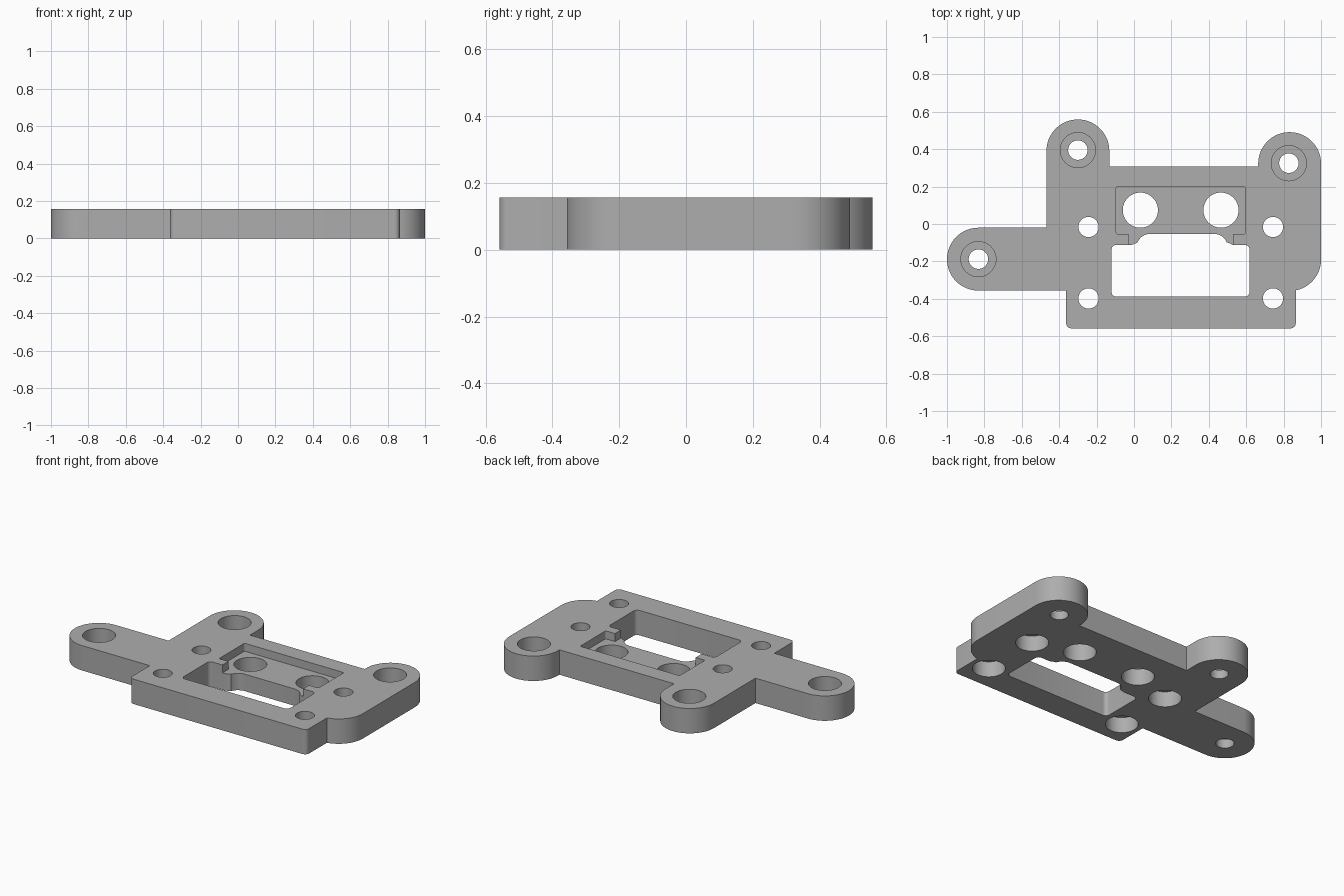
import bpy, bmesh, math

if "Cube" in bpy.data.objects:
    bpy.data.objects.remove(bpy.data.objects["Cube"])

THICK = 0.156
LUG_R = 0.168

grey = bpy.data.materials.new("mid grey")
grey.diffuse_color = (0.42, 0.42, 0.42, 1)
grey.use_nodes = True
grey.node_tree.nodes["Principled BSDF"].inputs["Base Color"].default_value = grey.diffuse_color


def arc(cx, cy, r, a0, a1, n=24):
    """Points along an arc, angles in degrees."""
    return [(cx + r * math.cos(math.radians(a0 + (a1 - a0) * i / n)),
             cy + r * math.sin(math.radians(a0 + (a1 - a0) * i / n))) for i in range(n + 1)]


def prism(name, pts, z0, z1):
    """Extrude a counter-clockwise outline from z0 to z1."""
    bm = bmesh.new()
    face = bm.faces.new([bm.verts.new((x, y, z0)) for x, y in pts])
    ext = bmesh.ops.extrude_face_region(bm, geom=[face])
    for v in ext["geom"]:
        if isinstance(v, bmesh.types.BMVert):
            v.co.z = z1
    bmesh.ops.recalc_face_normals(bm, faces=bm.faces)
    me = bpy.data.meshes.new(name)
    bm.to_mesh(me)
    bm.free()
    me.materials.append(grey)
    ob = bpy.data.objects.new(name, me)
    bpy.context.collection.objects.link(ob)
    return ob


def disc(x, y, r):
    return arc(x, y, r, 0, 360, 48)[:-1]


# Plate outline with three rounded lugs
outline = (arc(-0.335, -0.53, 0.028, 180, 270, 6)
           + arc(0.837, -0.53, 0.028, 270, 360, 6)
           + arc(0.832, -0.19, LUG_R, -78.7, 0, 20)
           + arc(0.832, 0.323, LUG_R, 0, 180, 36)
           + [(0.664, 0.307), (-0.132, 0.307)]
           + arc(-0.30, 0.391, LUG_R, 0, 180, 36)
           + [(-0.468, -0.02)]
           + arc(-0.832, -0.188, LUG_R, 90, 270, 36)
           + [(-0.363, -0.356)])
plate = prism("mounting_plate", outline, 0, THICK)


def cut(pts, z0, z1):
    cutter = prism("cutter", pts, z0, z1)
    cutter.hide_render = True
    mod = plate.modifiers.new("cut", 'BOOLEAN')
    mod.operation = 'DIFFERENCE'
    mod.solver = 'EXACT'
    mod.object = cutter
    bpy.context.view_layer.objects.active = plate
    bpy.ops.object.modifier_apply(modifier=mod.name)
    bpy.data.objects.remove(cutter)


# Window with a raised, curved upper edge
window = (arc(-0.095, -0.363, 0.025, 180, 270, 6)
          + arc(0.593, -0.363, 0.025, 270, 360, 6)
          + arc(0.593, -0.137, 0.025, 0, 90, 6)
          + [(0.53, -0.112), (0.51, -0.102)]
          + arc(0.43, -0.123, 0.07, 20, 90, 8)
          + arc(0.085, -0.123, 0.07, 90, 160, 8)
          + [(0.0, -0.107), (-0.015, -0.112)]
          + arc(-0.095, -0.137, 0.025, 90, 180, 6))
cut(window, -0.1, 0.3)

# Shallow stepped recess in the top
recess = [(-0.03, -0.13), (0.53, -0.13), (0.53, -0.053)]
recess += arc(0.586, -0.044, 0.009, 270, 360, 4)
recess += arc(0.586, 0.191, 0.009, 0, 90, 4)
recess += arc(-0.086, 0.191, 0.009, 90, 180, 4)
recess += arc(-0.086, -0.044, 0.009, 180, 270, 4)
recess += [(-0.03, -0.053)]
cut(recess, THICK - 0.05, 0.3)

# Two large round holes through the recess floor
for x in (0.034, 0.465):
    cut(disc(x, 0.074, 0.094), -0.1, 0.3)

# Lug holes, counterbored from above
for x, y in ((-0.832, -0.188), (-0.30, 0.395), (0.828, 0.325)):
    cut(disc(x, y, 0.052), -0.1, 0.3)
    cut(disc(x, y, 0.094), THICK - 0.1, 0.3)

# Body holes, counterbored from below
for x in (-0.243, 0.743):
    for y in (-0.016, -0.398):
        cut(disc(x, y, 0.054), -0.1, 0.3)
        cut(disc(x, y, 0.094), -0.1, 0.098)

plate.select_set(True)
bpy.context.view_layer.objects.active = plate
bpy.ops.object.shade_smooth_by_angle(angle=math.radians(30))
